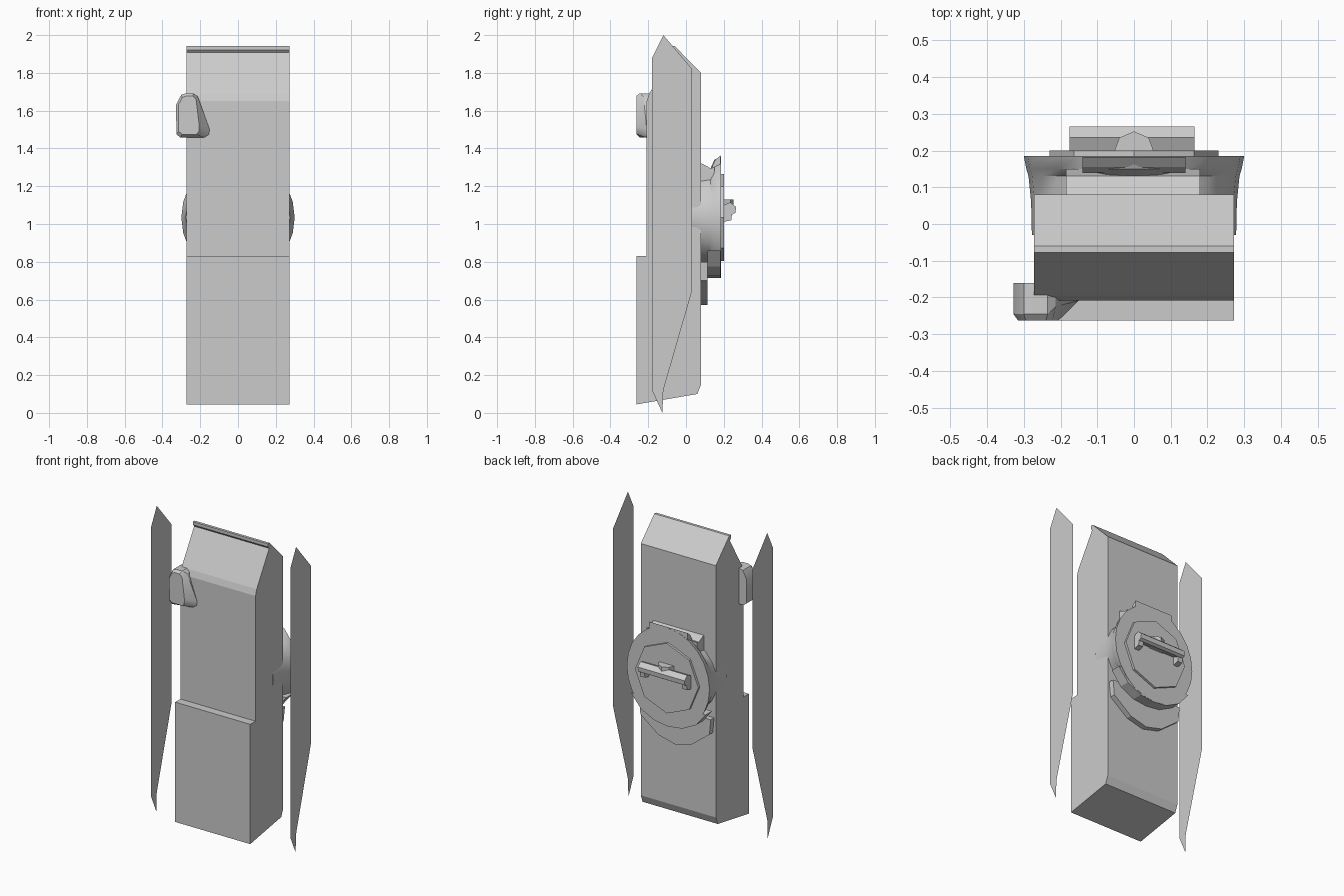
import bpy, bmesh
from math import sin, cos, pi

if "Cube" in bpy.data.objects:
    bpy.data.objects.remove(bpy.data.objects["Cube"])


def loft(name, rings, smooth=False):
    """Skin a list of equal-length point rings and cap both ends."""
    bm = bmesh.new()
    vs = [[bm.verts.new(p) for p in r] for r in rings]
    n = len(vs[0])
    for a, b in zip(vs, vs[1:]):
        for i in range(n):
            j = (i + 1) % n
            bm.faces.new((a[i], a[j], b[j], b[i]))
    bm.faces.new(vs[0])
    if len(vs) > 1:
        bm.faces.new(vs[-1])
    bmesh.ops.recalc_face_normals(bm, faces=bm.faces[:])
    me = bpy.data.meshes.new(name)
    bm.to_mesh(me)
    bm.free()
    ob = bpy.data.objects.new(name, me)
    bpy.context.collection.objects.link(ob)
    if smooth:
        bpy.context.view_layer.objects.active = ob
        ob.select_set(True)
        bpy.ops.object.shade_smooth_by_angle()
        ob.select_set(False)
    return ob


def along_x(name, yz, x0, x1):
    return loft(name, [[(x, y, z) for y, z in yz] for x in (x0, x1)])


def along_y(name, xz, y0, y1):
    return loft(name, [[(x, y, z) for x, z in xz] for y in (y0, y1)])


def circle(r, y, n, cz=1.035, rz=None):
    rz = rz or r
    return [(r * sin(2 * pi * i / n), y, cz + rz * cos(2 * pi * i / n)) for i in range(n)]


# main body with stepped front, sloped top and undercut ridge
along_x("body", [(-.262, .045), (.06, .10), (.08, .15), (.08, 1.80), (-.06, 1.942),
                 (-.078, 1.942), (-.078, 1.922), (-.066, 1.908), (-.195, 1.69),
                 (-.208, 1.65), (-.208, .83), (-.262, .83)], -.272, .272)

# paper-thin side panels
wing = [(-.12, 2), (-.18, 1.88), (-.18, .12), (-.125, 0), (-.12, .12), (.033, .65), (.033, 1.82)]
for side, x in (("left", -.505), ("right", .505)):
    loft(side + "_side_panel", [[(x, y, z) for y, z in wing]])

# corner knob on the front, chamfered towards its right side
outer = [(-.30, 1.685), (-.275, 1.692), (-.235, 1.692), (-.213, 1.675), (-.15, 1.50),
         (-.155, 1.472), (-.18, 1.458), (-.305, 1.458), (-.326, 1.475), (-.328, 1.63)]
inner = [(-.295, 1.67), (-.275, 1.678), (-.24, 1.678), (-.222, 1.66), (-.205, 1.52),
         (-.207, 1.49), (-.22, 1.475), (-.295, 1.475), (-.314, 1.49), (-.316, 1.63)]
depth = [-.245] * 3 + [-.225, -.208, -.208, -.215] + [-.245] * 3
loft("front_knob", [[(x, -.16, z) for x, z in outer],
                    [(x, d, z) for (x, z), d in zip(outer, depth)],
                    [(x, -.262, z) for x, z in inner]], True)

# round back housing flaring out to a wide disc
loft("back_housing", [circle(.278, -.03, 24, rz=.25), circle(.28, .06, 24, rz=.25),
                      circle(.287, .13, 24, rz=.26), circle(.293, .15, 24, rz=.305),
                      circle(.30, .185, 24, rz=.322)], True)

# lower crescent plates and upper bracket behind the disc
along_y("lower_plate", [(-.26, .80), (-.25, .70), (-.12, .60), (0, .57), (.12, .60),
                        (.25, .70), (.26, .80)], .075, .115)
along_y("lower_rim", [(-.27, .86), (-.2, .775), (-.1, .725), (0, .713), (.1, .725),
                      (.2, .775), (.27, .86)], .115, .182)
along_x("upper_bracket", [(.07, 1.1), (.07, 1.325), (.10, 1.312), (.13, 1.295),
                          (.15, 1.30), (.15, 1.1)], -.185, .18)
along_x("upper_lip", [(.14, 1.2), (.14, 1.31), (.155, 1.34), (.182, 1.362), (.182, 1.2)], -.14, .14)

# octagonal plate
loft("octagon_plate", [circle(.23, .18, 8), circle(.23, .20, 8)])

# turn handle: bar, end tabs and centre nub
along_x("handle_bar", [(.20, 1.065), (.245, 1.05), (.262, 1.06), (.265, 1.09),
                       (.235, 1.115), (.20, 1.10)], -.175, .165)
for side, x in (("left", -.175), ("right", .13)):
    along_x(side + "_handle_tab", [(.195, 1.01), (.24, 1.02), (.245, 1.07), (.195, 1.08)], x, x + .035)
loft("handle_nub", [[(x, y, z) for x, y in
                     [(-.055, .195), (-.04, .235), (0, .252), (.04, .235), (.055, .195)]]
                    for z in (1.06, 1.13)])
